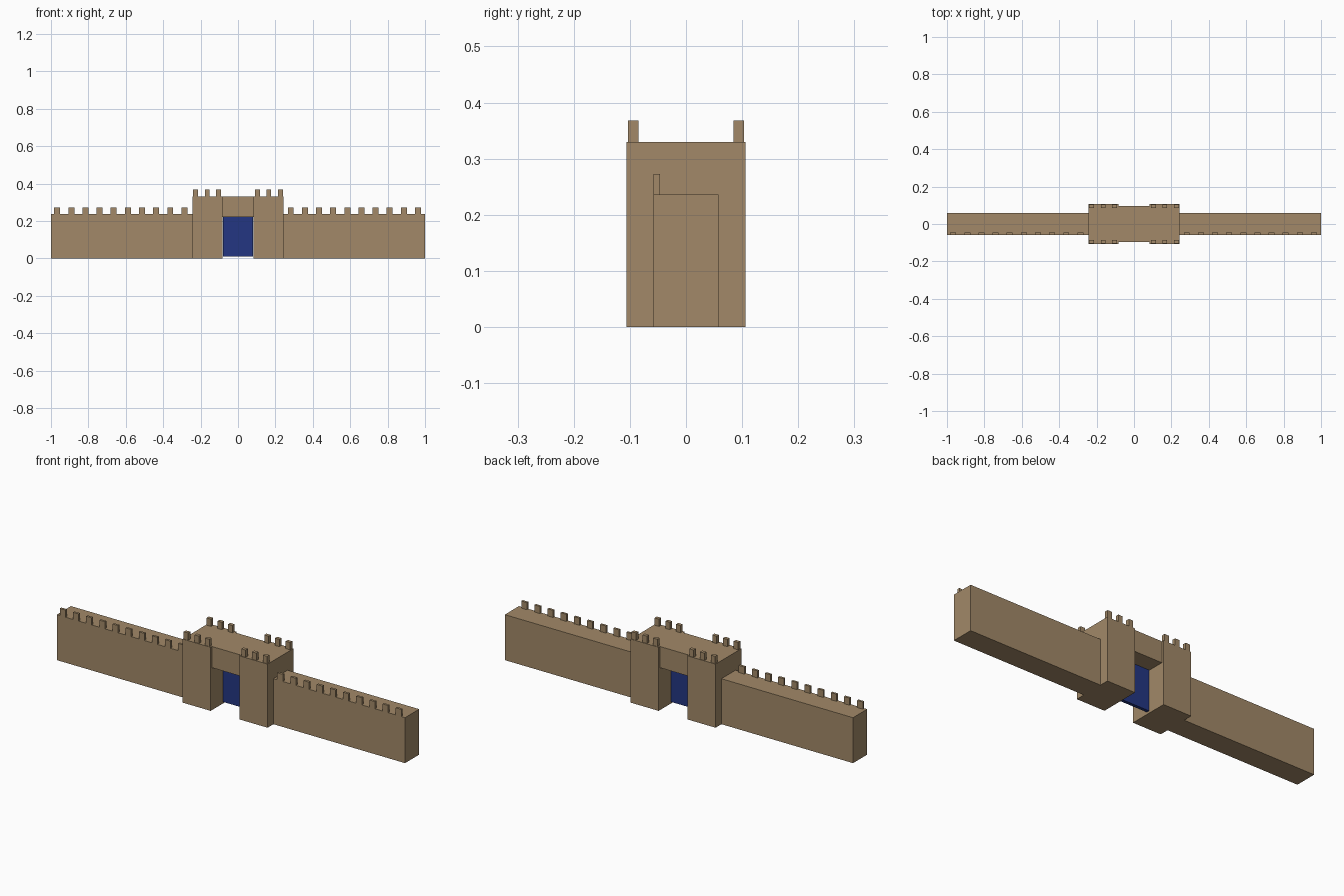
import bpy

if "Cube" in bpy.data.objects:
    bpy.data.objects.remove(bpy.data.objects["Cube"])


def material(name, rgb):
    m = bpy.data.materials.new(name)
    m.diffuse_color = (*rgb, 1)
    m.use_nodes = True
    m.node_tree.nodes["Principled BSDF"].inputs["Base Color"].default_value = m.diffuse_color
    return m


STONE = material("sandstone", (0.36, 0.25, 0.138))
BLUE = material("gate blue", (0.017, 0.037, 0.225))


def box(name, x, y, z, mat=STONE):
    """Box from (min, max) ranges along each axis."""
    bpy.ops.mesh.primitive_cube_add(size=1)
    ob = bpy.context.object
    ob.name = name
    ob.location = [(a + b) / 2 for a, b in (x, y, z)]
    ob.scale = [b - a for a, b in (x, y, z)]
    bpy.ops.object.transform_apply(location=True, rotation=False, scale=True)
    ob.data.materials.append(mat)
    return ob


# Wall and tower on each side of the gate
for side, s in (("left", -1), ("right", 1)):
    box(f"{side}_wall", sorted((s * 0.244, s * 1.0)), (-0.058, 0.058), (0, 0.236))
    box(f"{side}_tower", sorted((s * 0.083, s * 0.244)), (-0.106, 0.106), (0, 0.33))

    # Wall merlons along the front edge only
    first = -0.967 if s < 0 else 0.282
    for i in range(10):
        c = first + i * 0.0756
        box(f"{side}_wall_merlon", (c - 0.016, c + 0.016), (-0.058, -0.046), (0.236, 0.273))

    # Tower merlons on front and back edges
    for c in (0.104, 0.165, 0.227):
        for y in ((-0.103, -0.085), (0.085, 0.103)):
            box(f"{side}_tower_merlon", (s * c - 0.0125, s * c + 0.0125), y, (0.33, 0.368))

# Block bridging the towers above the gate, slightly set back
box("gate_lintel", (-0.083, 0.083), (-0.095, 0.095), (0.22, 0.33))

# Gate door, just clear of the ground
box("gate_door", (-0.081, 0.081), (-0.008, 0.008), (0.01, 0.22), BLUE)
